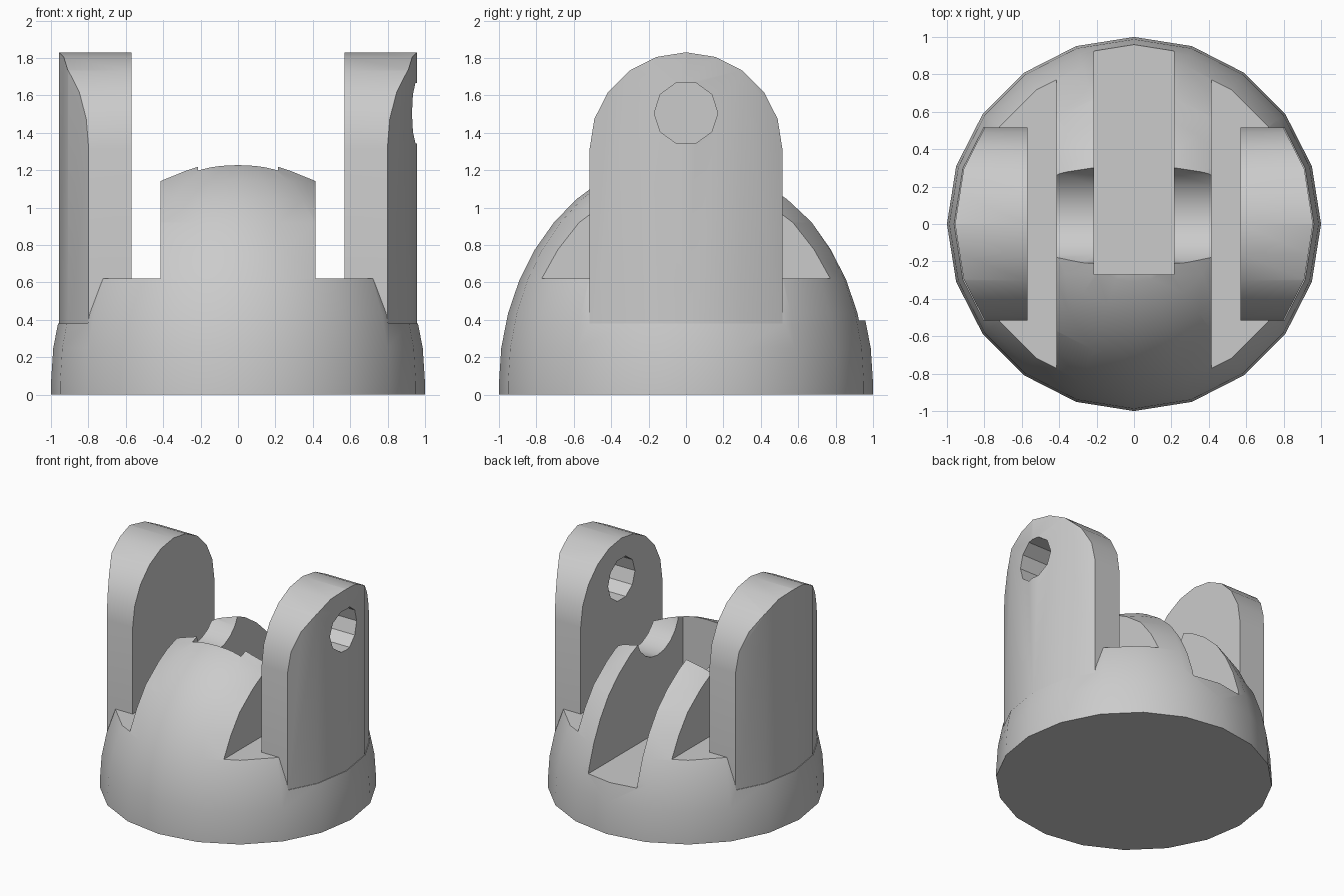
import bpy, bmesh
from math import sin, cos, pi

if "Cube" in bpy.data.objects:
    bpy.data.objects.remove(bpy.data.objects["Cube"])

SIDES = 20

grey = bpy.data.materials.new("plain_grey")
grey.use_nodes = True
grey.diffuse_color = (0.6, 0.6, 0.6, 1)
grey.node_tree.nodes["Principled BSDF"].inputs["Base Color"].default_value = (0.6, 0.6, 0.6, 1)


def finish(name, bm):
    """Turn a bmesh into a named grey object."""
    bmesh.ops.recalc_face_normals(bm, faces=bm.faces)
    mesh = bpy.data.meshes.new(name)
    bm.to_mesh(mesh)
    bm.free()
    mesh.materials.append(grey)
    obj = bpy.data.objects.new(name, mesh)
    bpy.context.collection.objects.link(obj)
    return obj


def arc(cx, cy, r, start, end, steps):
    return [(cx + r * cos(start + (end - start) * i / steps),
             cy + r * sin(start + (end - start) * i / steps)) for i in range(steps + 1)]


def circle(cx, cy, r, steps):
    return arc(cx, cy, r, 0, 2 * pi, steps)[:-1]


def prism(name, points, axis, lo, hi):
    """Extrude an outline: yz outline along x, or xy outline along z."""
    bm = bmesh.new()
    place = (lambda p, t: (t, p[0], p[1])) if axis == "x" else (lambda p, t: (p[0], p[1], t))
    a = [bm.verts.new(place(p, lo)) for p in points]
    b = [bm.verts.new(place(p, hi)) for p in points]
    bm.faces.new(a)
    bm.faces.new(b)
    for i in range(len(a)):
        j = (i + 1) % len(a)
        bm.faces.new((a[i], a[j], b[j], b[i]))
    return finish(name, bm)


def box(name, x0, x1, y0, y1, z0, z1):
    return prism(name, [(x0, y0), (x1, y0), (x1, y1), (x0, y1)], "z", z0, z1)


def carve(obj, cutter, operation="DIFFERENCE"):
    """Apply a boolean and discard the cutter."""
    cutter.hide_render = True
    mod = obj.modifiers.new("cut", "BOOLEAN")
    mod.operation = operation
    mod.solver = "EXACT"
    mod.object = cutter
    bpy.context.view_layer.objects.active = obj
    bpy.ops.object.modifier_apply(modifier=mod.name)
    bpy.data.objects.remove(cutter)


def smooth(obj):
    bpy.ops.object.select_all(action="DESELECT")
    obj.select_set(True)
    bpy.context.view_layer.objects.active = obj
    bpy.ops.object.shade_smooth_by_angle(angle=pi / 6)


# Domed base: short straight rim, then a tall elliptical dome
RIM, RISE = 0.06, 1.215
rings = 10
profile = [(0, 0), (1, 0)]
profile += [(cos(i * pi / 2 / rings), RIM + RISE * sin(i * pi / 2 / rings)) for i in range(rings)]
profile.append((0, RIM + RISE))
bm = bmesh.new()
verts = [bm.verts.new((r, 0, z)) for r, z in profile]
edges = [bm.edges.new(pair) for pair in zip(verts, verts[1:])]
bmesh.ops.spin(bm, geom=verts + edges, cent=(0, 0, 0), axis=(0, 0, 1),
               angle=2 * pi, steps=SIDES)
bmesh.ops.remove_doubles(bm, verts=bm.verts, dist=0.0005)
bmesh.ops.dissolve_degenerate(bm, edges=bm.edges, dist=0.0005)
base = finish("domed_base", bm)

# Flat ledges beside the central ridge, and seats for the two uprights
for s in (-1, 1):
    x0, x1 = sorted((s * 0.415, s * 1.2))
    carve(base, box("ledge_cutter", x0, x1, -1.2, 1.2, 0.62, 2))
    x0, x1 = sorted((s * 0.6, s * 1.2))
    carve(base, box("seat_cutter", x0, x1, -0.515, 0.515, 0.38, 2))

# Slot open to the back, and a round cross groove over the ridge
carve(base, box("slot_cutter", -0.215, 0.215, -0.27, 1.2, 0.395, 2))
carve(base, prism("groove_cutter", circle(0.05, 1.28, 0.27, SIDES), "x", -0.6, 0.6))
smooth(base)

# Round-topped uprights with curved outer faces; only the +x one is bored
outline = [(-0.515, 0.3), (0.515, 0.3)] + arc(0, 1.315, 0.515, 0, pi, SIDES // 2)
for s, name in ((1, "left_upright"), (-1, "right_upright")):
    x0, x1 = sorted((s * 0.57, s * 1.1))
    upright = prism(name, outline, "x", x0, x1)
    carve(upright, prism("outer_curve", circle(0, 0, 0.957, SIDES), "z", 0.1, 2.2), "INTERSECT")
    if s > 0:
        carve(upright, prism("pin_hole", circle(0, 1.505, 0.17, 10), "x", 0.4, 1.3))
    smooth(upright)
